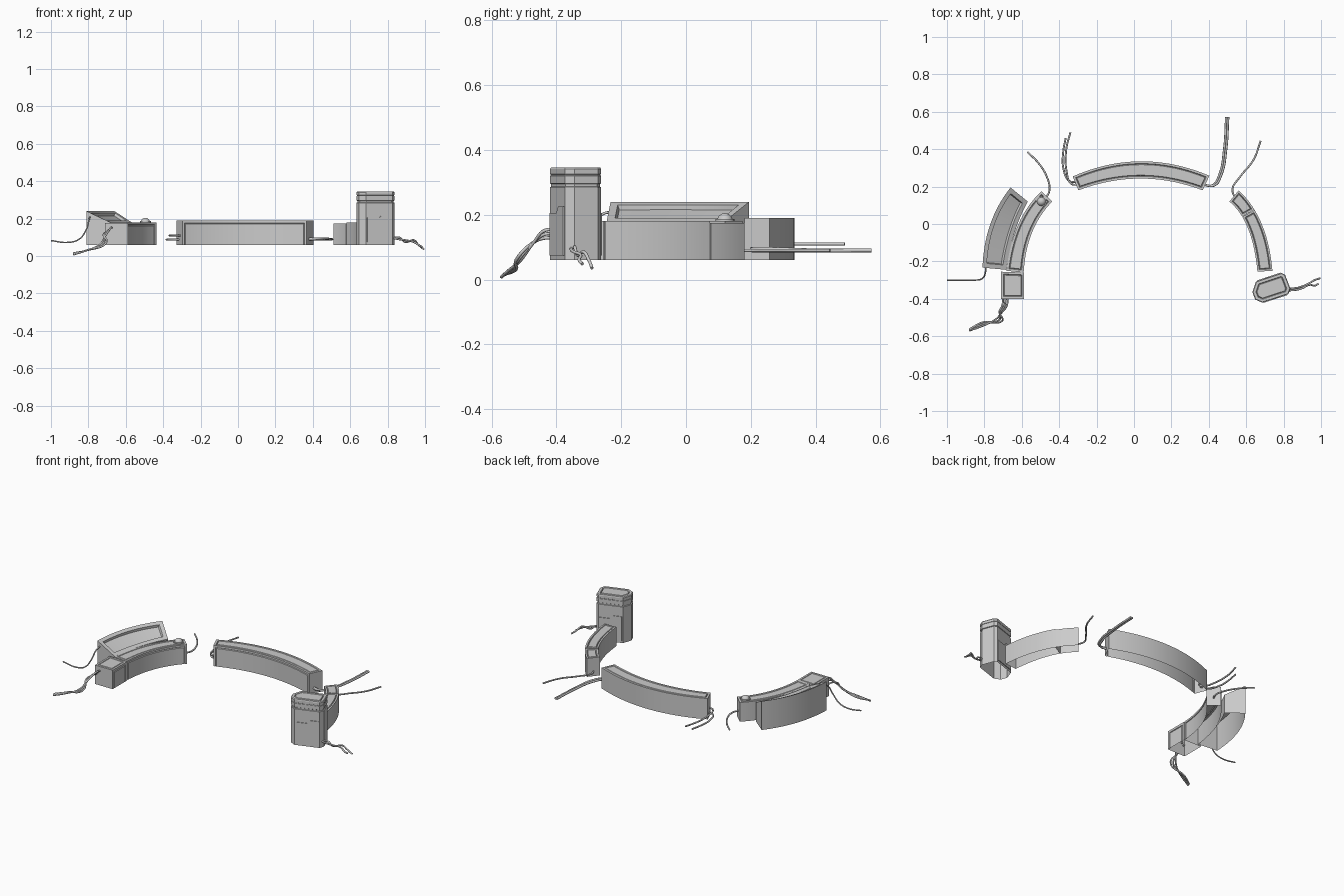
import bpy, bmesh, math
from mathutils import Vector

if "Cube" in bpy.data.objects:
    bpy.data.objects.remove(bpy.data.objects["Cube"])


def rail(pts, t):
    # smooth curve through start, middle and end points
    a, b, c = (Vector(p) for p in pts)
    return a * (2 * (t - .5) * (t - 1)) + b * (4 * t * (1 - t)) + c * (2 * t * (t - .5))


def finish(name, bm):
    me = bpy.data.meshes.new(name)
    bm.to_mesh(me)
    bm.free()
    ob = bpy.data.objects.new(name, me)
    bpy.context.collection.objects.link(ob)
    bpy.ops.object.select_all(action='DESELECT')
    ob.select_set(True)
    bpy.context.view_layer.objects.active = ob
    bpy.ops.object.shade_smooth_by_angle(angle=math.radians(25))
    return ob


def inset(bm, faces, width, depth=0.0):
    bmesh.ops.inset_region(bm, faces=faces, thickness=width, depth=depth, use_even_offset=True)


def groove(bm, faces, margin):
    inset(bm, faces, margin)
    inset(bm, faces, .003, -.005)
    inset(bm, faces, .003, .005)


def arc_shell(name, inner, outer, z_in, z_out, t0=0, t1=1, n=16,
              top_margin=.012, recess=0, side_margin=0, z0=.06):
    # curved housing, open underneath, with panel lines on top and inner side
    bm = bmesh.new()
    rows = []
    for i in range(n + 1):
        t = t0 + (t1 - t0) * i / n
        p, q = rail(inner, t), rail(outer, t)
        rows.append([bm.verts.new((v.x, v.y, z)) for v, z in
                     ((p, z0), (p, z_in), (q, z_out), (q, z0))])
    strips = [[], [], []]
    for r, s in zip(rows, rows[1:]):
        for k in range(3):
            strips[k].append(bm.faces.new((r[k], r[k + 1], s[k + 1], s[k])))
    bm.faces.new(rows[0])
    bm.faces.new(rows[-1])
    bmesh.ops.recalc_face_normals(bm, faces=bm.faces[:])
    if recess:
        inset(bm, strips[1], top_margin)
        inset(bm, strips[1], .005, -recess)
    elif top_margin:
        groove(bm, strips[1], top_margin)
    if side_margin:
        groove(bm, strips[0], side_margin)
    return finish(name, bm)


def wire(name, pts, r=.005):
    cu = bpy.data.curves.new(name, 'CURVE')
    cu.dimensions = '3D'
    cu.bevel_depth = r
    cu.bevel_resolution = 2
    cu.resolution_u = 6
    cu.use_fill_caps = True
    sp = cu.splines.new('BEZIER')
    sp.bezier_points.add(len(pts) - 1)
    for b, p in zip(sp.bezier_points, pts):
        b.co = p
        b.handle_left_type = b.handle_right_type = 'AUTO'
    bpy.context.collection.objects.link(bpy.data.objects.new(name, cu))


# centre curved housing
arc_shell("centre_housing", [(-.297, .18), (.035, .243), (.367, .18)],
          [(-.328, .254), (.036, .335), (.403, .258)], .19, .19, n=24, side_margin=.012)

# right curved housing in two sections
r_in = [(.51, .12), (.61, -.025), (.66, -.255)]
r_out = [(.56, .18), (.683, 0), (.74, -.25)]
arc_shell("right_housing_end", r_in, r_out, .175, .175, 0, .31, 6, top_margin=.01)
arc_shell("right_housing_main", r_in, r_out, .18, .18, .315, 1, 12, top_margin=.01)

# left inner housing, sloped screen housing and end box
arc_shell("left_housing", [(-.437, .12), (-.545, -.045), (-.59, -.26)],
          [(-.495, .175), (-.62, -.005), (-.682, -.25)], .18, .18, side_margin=.012)
arc_shell("screen_housing", [(-.568, .12), (-.64, -.05), (-.682, -.245)],
          [(-.66, .195), (-.768, 0), (-.81, -.233)], .18, .24,
          top_margin=.024, recess=.014)
arc_shell("end_box", [(-.587, -.26), (-.587, -.33), (-.587, -.4)],
          [(-.71, -.255), (-.71, -.33), (-.71, -.4)], .178, .178, n=1,
          top_margin=.012, side_margin=.014)

# knob on the left housing
bm = bmesh.new()
bmesh.ops.create_uvsphere(bm, u_segments=20, v_segments=12, radius=.024)
bmesh.ops.create_cone(bm, cap_ends=True, segments=20, radius1=.029, radius2=.029, depth=.012)
knob = finish("knob", bm)
knob.location = (-.495, .12, .181)

# tower: layered outline with grooves, open underneath
outline = [(.633, -.365), (.652, -.312), (.675, -.298), (.785, -.263), (.803, -.268),
           (.836, -.345), (.822, -.376), (.69, -.419), (.65, -.402)]
outline = [(.633, -.365), (.652, -.308), (.79, -.262), (.808, -.272),
           (.836, -.345), (.826, -.374), (.685, -.42), (.648, -.404)]
centre = Vector((.735, -.342))
layers = [(.06, 1), (.285, 1), (.287, .95), (.295, .95), (.297, 1), (.32, 1),
          (.321, .975), (.325, .975), (.326, 1), (.341, 1), (.346, .96)]
bm = bmesh.new()
prev = None
for z, s in layers:
    ring = []
    for p in outline:
        v = centre + (Vector(p) - centre) * s
        ring.append(bm.verts.new((v.x, v.y, z)))
    if prev:
        for i in range(len(ring)):
            j = (i + 1) % len(ring)
            bm.faces.new((prev[i], prev[j], ring[j], ring[i]))
    prev = ring
top = bm.faces.new(prev)
bmesh.ops.recalc_face_normals(bm, faces=bm.faces[:])
groove(bm, [top], .014)
finish("tower", bm)


# chamfered cover plates on the two broad tower sides
def plate(name, a, b, thick=.004):
    a, b = Vector(a), Vector(b)
    d = b - a
    nrm = Vector((d.y, -d.x)).normalized() * thick
    shape = [(.04, .075), (.96, .075), (.96, .225), (.62, .225), (.5, .205), (.04, .205)]
    bm = bmesh.new()
    vs = []
    for u, z in shape:
        p = a + d * u + nrm
        vs.append(bm.verts.new((p.x, p.y, z)))
    f = bm.faces.new(vs)
    ext = bmesh.ops.extrude_face_region(bm, geom=[f])
    bmesh.ops.translate(bm, vec=(-nrm.x, -nrm.y, 0),
                        verts=[v for v in ext['geom'] if isinstance(v, bmesh.types.BMVert)])
    bmesh.ops.recalc_face_normals(bm, faces=bm.faces[:])
    finish(name, bm)


plate("tower_front_plate", outline[6], outline[5])
plate("tower_back_plate", outline[2], outline[1])

# loose wires
wire("centre_left_wire_1", [(-.3, .21, .11), (-.335, .215, .11), (-.36, .28, .11),
                            (-.362, .4, .11), (-.34, .49, .11)])
wire("centre_left_wire_2", [(-.3, .225, .088), (-.345, .23, .088), (-.378, .3, .088),
                            (-.378, .39, .088), (-.365, .46, .088)])
for k in range(2):
    o = .011 * k
    wire(f"centre_right_wire_{k + 1}", [(.37, .21, .09 + o * .4), (.42 + o, .207, .09 + o * .4),
         (.455 + o, .26, .09 + o * .4), (.482 + o, .4, .09), (.493 + o, .573, .09)], .006)
wire("right_housing_wire", [(.54, .14, .09), (.526, .185, .09), (.565, .25, .09),
                            (.64, .345, .09), (.677, .445, .09)])
wire("left_housing_wire", [(-.47, .14, .11), (-.452, .18, .11), (-.465, .25, .11),
                           (-.51, .325, .11), (-.57, .385, .11)])
wire("screen_wire", [(-.79, -.22, .21), (-.795, -.26, .2), (-.812, -.292, .14),
                     (-.85, -.3, .09), (-.91, -.3, .073), (-1, -.3, .083)], .004)
for k, (y, z) in enumerate([(-.29, .035), (-.32, .048)]):
    s = .01 * k
    wire(f"tower_wire_{k + 1}", [(.81, -.345 - s, .09 + s), (.86, -.343 - s, .1 - s),
         (.895, -.335 - s, .075 + s), (.94, -.315 - s, .085 - s), (.965, y - .01, .06),
         (.995 - s, y, z)])
for k in range(3):
    s = .012 * k
    wire(f"box_wire_{k + 1}", [(-.675 - s, -.39, .15 - s), (-.68 - s, -.435, .152 - s),
         (-.705 - s * .6, -.47, .115), (-.74 + s * 1.5, -.51 - s * .3, .06 + s * .5),
         (-.81, -.545 + s * .8, .03), (-.88, -.57 + s * .3, .008 + s * .3)])
